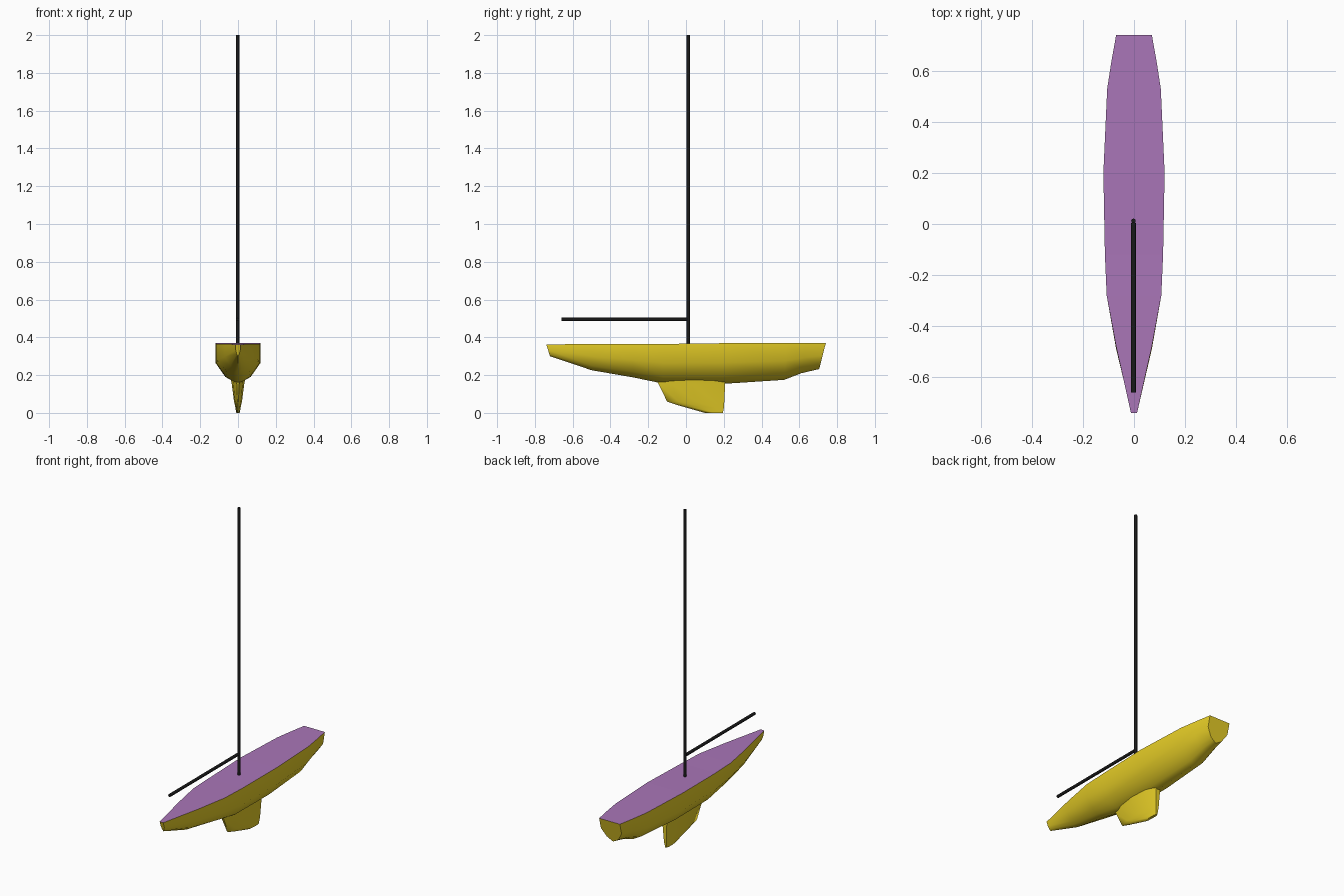
import bpy, bmesh, math

if "Cube" in bpy.data.objects:
    bpy.data.objects.remove(bpy.data.objects["Cube"])


def material(name, rgb):
    m = bpy.data.materials.new(name)
    m.diffuse_color = (*rgb, 1)
    m.use_nodes = True
    m.node_tree.nodes["Principled BSDF"].inputs["Base Color"].default_value = m.diffuse_color
    return m


yellow = material("yellow_paint", (0.80, 0.62, 0.02))
purple = material("purple_deck", (0.40, 0.18, 0.48))
black = material("black_spar", (0.01, 0.01, 0.01))


def make(name, verts, faces, mat, angle=None):
    me = bpy.data.meshes.new(name)
    me.from_pydata(verts, [], faces)
    bm = bmesh.new()
    bm.from_mesh(me)
    bmesh.ops.recalc_face_normals(bm, faces=bm.faces)
    bm.to_mesh(me)
    bm.free()
    me.materials.append(mat)
    ob = bpy.data.objects.new(name, me)
    bpy.context.collection.objects.link(ob)
    if angle:
        bpy.ops.object.select_all(action='DESELECT')
        ob.select_set(True)
        bpy.context.view_layer.objects.active = ob
        bpy.ops.object.shade_smooth_by_angle(angle=math.radians(angle))
    return ob


def loft(rings, closed):
    n = len(rings[0])
    verts = [p for r in rings for p in r]
    faces = [(i * n + j, i * n + (j + 1) % n, (i + 1) * n + (j + 1) % n, (i + 1) * n + j)
             for i in range(len(rings) - 1) for j in range(n if closed else n - 1)]
    faces += [tuple(range(n)), tuple(range(len(verts) - n, len(verts)))]
    return verts, faces


# hull stations: y at deck, y at bottom, half width, deck z, bottom z
stations = [
    (-0.74, -0.72, 0.012, 0.363, 0.300),
    (-0.48, -0.50, 0.070, 0.364, 0.226),
    (-0.28, -0.28, 0.107, 0.365, 0.188),
    (-0.12, -0.12, 0.114, 0.365, 0.155),
    (0.20, 0.20, 0.120, 0.369, 0.154),
    (0.53, 0.52, 0.105, 0.369, 0.175),
    (0.64, 0.61, 0.088, 0.369, 0.210),
    (0.74, 0.705, 0.070, 0.369, 0.232),
]
# cross-section: width fraction, depth fraction
section = [(1, 0), (1, 0.48), (0.56, 0.83), (0.28, 0.92), (0, 1)]
section += [(-w, d) for w, d in reversed(section[:-1])]
rings = [[(w * hw, yd + (yb - yd) * d, zd + (zb - zd) * d) for w, d in section]
         for yd, yb, hw, zd, zb in stations]
make("hull", *loft(rings, False), yellow, 60)

# flat deck closing the hull, built as strips between the stations
deck_verts = [p for r in rings for p in (r[0], r[-1])]
deck_faces = [(2 * i, 2 * i + 2, 2 * i + 3, 2 * i + 1) for i in range(len(rings) - 1)]
deck = make("deck", deck_verts, deck_faces, purple)
if deck.data.polygons[0].normal.z < 0:
    deck.data.flip_normals()

# fin keel levels: z, front y, back y, half width
keel_levels = [(0.185, -0.16, 0.208, 0.040), (0.152, -0.145, 0.207, 0.033),
               (0.06, -0.10, 0.203, 0.021), (0.025, -0.05, 0.20, 0.015),
               (0.0, 0.10, 0.195, 0.009)]
# fin outline: width fraction, length fraction
fin = [(0.2, 0), (0.75, 0.2), (1, 0.5), (0.9, 0.82), (0.45, 1)]
fin += [(-w, t) for w, t in reversed(fin)]
keel_rings = [[(w * hw, f + (b - f) * t, z + (0.018 * (1 - t) if z == 0.025 else 0))
               for w, t in fin] for z, f, b, hw in keel_levels]
make("keel", *loft(keel_rings, True), yellow, 60)


def spar(name, location, length, rotation=(0, 0, 0)):
    bpy.ops.mesh.primitive_cylinder_add(vertices=12, radius=0.009, depth=length,
                                        location=location, rotation=rotation)
    ob = bpy.context.object
    ob.name = name
    ob.data.materials.append(black)
    bpy.ops.object.shade_smooth_by_angle(angle=math.radians(40))


# mast and boom
spar("mast", (-0.002, 0.012, 1.18), 1.64)
spar("boom", (-0.002, -0.328, 0.495), 0.664, (math.pi / 2, 0, 0))
